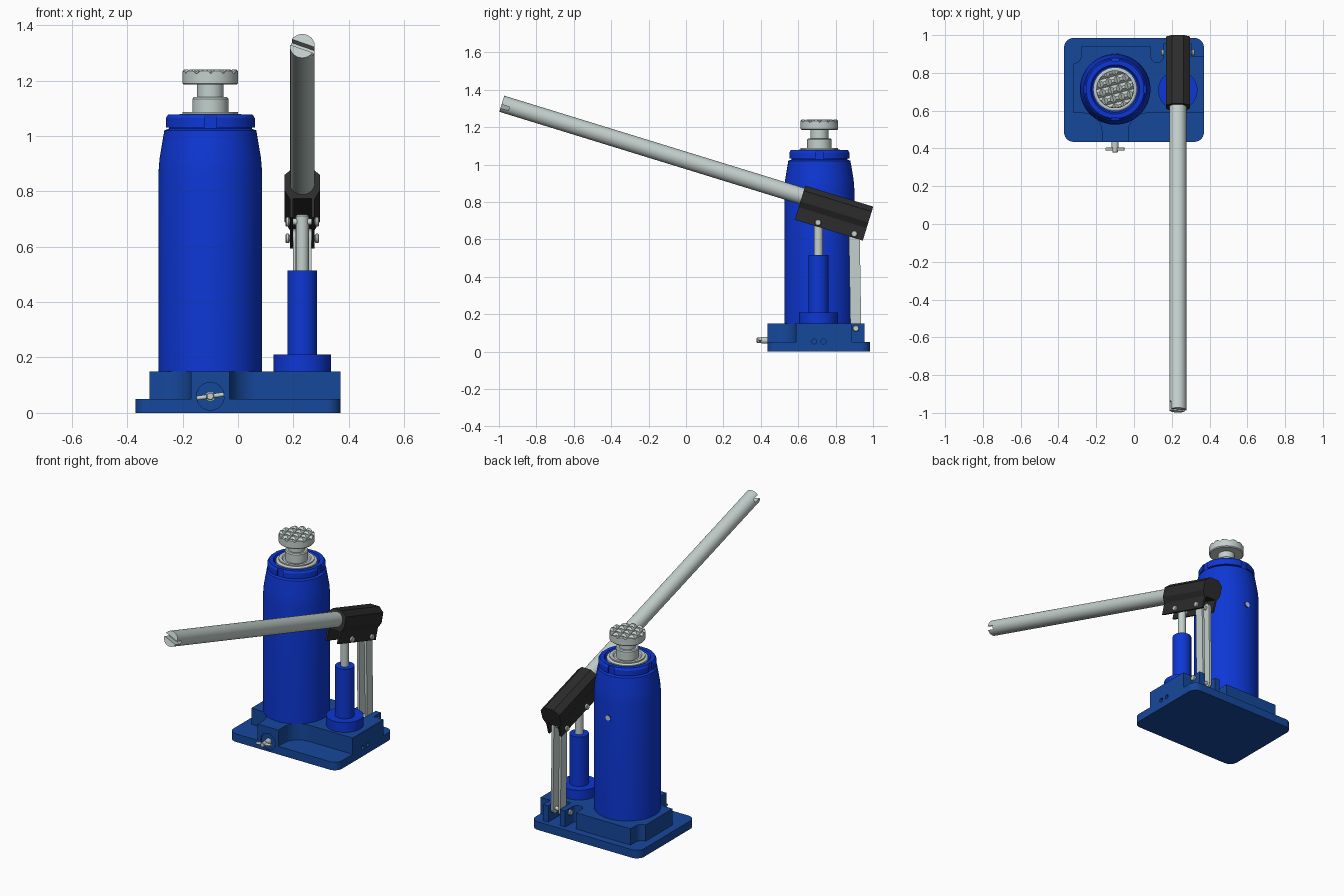
import bpy, bmesh, math
from mathutils import Matrix, Vector

if "Cube" in bpy.data.objects:
    bpy.data.objects.remove(bpy.data.objects["Cube"])


def material(name, rgb):
    m = bpy.data.materials.new(name)
    m.diffuse_color = (*rgb, 1)
    m.use_nodes = True
    m.node_tree.nodes["Principled BSDF"].inputs["Base Color"].default_value = m.diffuse_color
    return m


BLUE = material("body_blue", (0.004, 0.038, 0.66))
BASE = material("base_blue", (0.008, 0.065, 0.33))
STEEL = material("steel", (0.55, 0.63, 0.61))
BLACK = material("black", (0.025, 0.025, 0.025))


def finish(bm, name, mat, matrix=None):
    if matrix is not None:
        bm.transform(matrix)
    bmesh.ops.recalc_face_normals(bm, faces=bm.faces)
    me = bpy.data.meshes.new(name)
    bm.to_mesh(me)
    bm.free()
    ob = bpy.data.objects.new(name, me)
    bpy.context.collection.objects.link(ob)
    if mat:
        me.materials.append(mat)
    return ob


def lathe(name, profile, mat, matrix, steps=64):
    """Spin (radius, height) points around the local z axis."""
    bm = bmesh.new()
    vs = [bm.verts.new((r, 0, z)) for r, z in profile]
    es = [bm.edges.new(p) for p in zip(vs, vs[1:])]
    bmesh.ops.spin(bm, geom=vs + es, cent=(0, 0, 0), axis=(0, 0, 1),
                   angle=2 * math.pi, steps=steps, use_merge=True)
    bmesh.ops.remove_doubles(bm, verts=bm.verts, dist=1e-5)
    return finish(bm, name, mat, matrix)


def at(x, y, z=0):
    return Matrix.Translation((x, y, z))


def rod(name, a, b, r, mat, steps=32, bevel=0.0):
    a, b = Vector(a), Vector(b)
    h = (b - a).length
    m = Matrix.Translation(a) @ (b - a).to_track_quat('Z', 'Y').to_matrix().to_4x4()
    prof = [(0, 0), (r - bevel, 0), (r, bevel), (r, h - bevel), (r - bevel, h), (0, h)]
    return lathe(name, prof, mat, m, steps)


def prism(name, pts, lo, hi, mat, matrix=None):
    """Extrude a 2D outline between two heights along local z."""
    bm = bmesh.new()
    f = bm.faces.new([bm.verts.new((x, y, lo)) for x, y in pts])
    ext = bmesh.ops.extrude_face_region(bm, geom=[f])
    bmesh.ops.translate(bm, vec=(0, 0, hi - lo),
                        verts=[v for v in ext['geom'] if isinstance(v, bmesh.types.BMVert)])
    return finish(bm, name, mat, matrix)


def arc(cx, cy, r, a0, a1, n=10):
    return [(cx + r * math.cos(math.radians(a0 + (a1 - a0) * i / n)),
             cy + r * math.sin(math.radians(a0 + (a1 - a0) * i / n))) for i in range(n + 1)]


def boxes(name, size, matrices):
    bm = bmesh.new()
    for m in matrices:
        bmesh.ops.create_cube(bm, size=1, matrix=m @ Matrix.Diagonal((*size, 1)))
    return finish(bm, name, None)


def cut(targets, cutter):
    cutter.hide_render = True
    for ob in targets:
        mod = ob.modifiers.new("cut", 'BOOLEAN')
        mod.operation, mod.solver, mod.object = 'DIFFERENCE', 'EXACT', cutter
        bpy.context.view_layer.objects.active = ob
        bpy.ops.object.modifier_apply(modifier=mod.name)
    bpy.data.objects.remove(cutter)


# base plate with rounded corners
R = 0.05
plate_pts = (arc(0.32, 0.935, R, 0, 90) + arc(-0.32, 0.935, R, 90, 180)
             + arc(-0.32, 0.485, R, 180, 270) + arc(0.32, 0.485, R, 270, 360))
plate = prism("base_plate", plate_pts, 0, 0.05, BASE)

# raised block: valve boss, scooped corners, pump shelf and rear link lugs
block_pts = ([(-0.17, 0.435), (-0.03, 0.435)] + arc(0.07, 0.487, 0.1, 180, 90)
             + [(0.37, 0.587), (0.37, 0.887), (0.305, 0.887), (0.305, 0.955), (0.27, 0.955),
                (0.27, 0.85), (0.19, 0.85), (0.19, 0.955), (0.155, 0.955)]
             + arc(0.1225, 0.887, 0.0325, 0, -180)
             + [(0.09, 0.94), (-0.28, 0.94)] + arc(-0.32, 0.89, 0.04, 0, -90)
             + [(-0.32, 0.587)] + arc(-0.27, 0.487, 0.1, 90, 0))
block = prism("base_block", block_pts, 0.05, 0.15, BASE)
cut([plate, block], rod("valve_recess", (-0.1, 0.40, 0.06), (-0.1, 0.443, 0.06), 0.05, None))
for y in (0.685, 0.735):
    cut([plate, block], rod("side_hole", (0.35, y, 0.054), (0.40, y, 0.054), 0.013, None))

# release valve and its cross pin
rod("release_valve_stem", (-0.1, 0.46, 0.06), (-0.1, 0.405, 0.06), 0.018, STEEL)
rod("release_valve_tip", (-0.1, 0.41, 0.06), (-0.1, 0.378, 0.06), 0.014, STEEL, bevel=0.003)
rod("release_valve_pin", (-0.149, 0.396, 0.053), (-0.051, 0.396, 0.067), 0.008, STEEL, 16)

# main cylinder
C = at(-0.1, 0.713)
lathe("main_cylinder", [(0, 0.15), (0.187, 0.15), (0.187, 0.87), (0.183, 0.92), (0.166, 1.02),
                        (0.150, 1.026), (0.150, 1.035), (0, 1.035)], BLUE, C)
rod("filler_plug_seat", (-0.1, 0.88, 0.77), (-0.1, 0.902, 0.77), 0.02, BLUE)
rod("filler_plug", (-0.1, 0.88, 0.77), (-0.1, 0.904, 0.77), 0.015, STEEL)

# slotted cap nut
cap = lathe("cap_nut", [(0, 1.031), (0.162, 1.031), (0.162, 1.064), (0.154, 1.077), (0.130, 1.077),
                        (0.122, 1.062), (0, 1.062)], BLUE, C)
cut([cap], boxes("cap_slots", (0.03, 0.04, 0.12),
                 [C @ Matrix.Rotation(i * math.pi / 2, 4, 'Z') @ at(0.166, 0, 1.055)
                  for i in range(4)]))

# ram, extension screw and gripping saddle
lathe("ram", [(0, 1.055), (0.116, 1.055), (0.116, 1.075), (0.108, 1.080), (0.1, 1.080),
              (0.1, 1.087), (0.082, 1.087), (0.076, 1.081), (0.065, 1.081), (0.065, 1.134),
              (0.06, 1.14), (0, 1.14)], STEEL, C)
lathe("extension_screw", [(0, 1.13), (0.048, 1.13), (0.048, 1.19), (0, 1.19)], STEEL, C)
saddle = lathe("saddle", [(0, 1.185), (0.095, 1.185), (0.1, 1.19), (0.1, 1.234), (0.095, 1.24),
                          (0, 1.24)], STEEL, C)
for turn in (15, 105):
    grooves = [C @ Matrix.Rotation(math.radians(turn), 4, 'Z') @ at(0, (i - 1.5) * 0.046, 1.243)
               @ Matrix.Rotation(math.pi / 4, 4, 'X') for i in range(4)]
    cut([saddle], boxes("saddle_grooves", (0.3, 0.026, 0.026), grooves))

# pump cylinder with bolted flange, and plunger
PX, PY = 0.232, 0.708
pump = lathe("pump_cylinder", [(0, 0.15), (0.104, 0.15), (0.104, 0.21), (0.054, 0.21),
                               (0.054, 0.515), (0, 0.515)], BLUE, at(PX, PY))
for i in range(8):
    a = math.radians(45 * i + 22.5)
    x, y = PX + 0.08 * math.cos(a), PY + 0.08 * math.sin(a)
    cut([pump], rod("bolt_hole", (x, y, 0.198), (x, y, 0.23), 0.011, None, 16))
rod("pump_plunger", (PX, PY, 0.50), (PX, PY, 0.716), 0.0235, STEEL, bevel=0.006)

# handle frame: local y runs down along the bar, local z is across it
TILT = math.radians(-17.1)
H = at(PX, -0.985, 1.325) @ Matrix.Rotation(TILT, 4, 'X')
handle = rod("handle_bar", H @ Vector((0, 0, 0)), H @ Vector((0, 1.95, 0)), 0.045, STEEL, 48)
cut([handle], boxes("handle_slot", (0.2, 0.09, 0.022),
                    [H @ Matrix.Rotation(math.radians(20), 4, 'Y')]))

# handle socket: faceted sleeve with two skirts
half = [(0.03, 0.058), (0.0635, 0.03), (0.0635, -0.03), (0.045, -0.062), (0.045, -0.132),
        (0.034, -0.132), (0.034, -0.06)]
socket_pts = half + [(-x, z) for x, z in reversed(half)]
S = H @ Matrix.Rotation(math.pi / 2, 4, 'X')
prism("handle_socket", socket_pts, -2.06, -1.68, BLACK, S)

# twin links from the rear lugs up to the socket
Y0, Z0, Y1, Z1, W = 0.908, 0.124, 0.900, 0.63, 0.029
link_pts = arc(Y0, Z0, W, 180, 360) + arc(Y1, Z1, W, 0, 180)
to_yz = Matrix(((0, 0, 1, 0), (1, 0, 0, 0), (0, 1, 0, 0), (0, 0, 0, 1)))
for side, s in (("left", -1), ("right", 1)):
    prism(side + "_link", link_pts, PX + s * 0.018, PX + s * 0.033, STEEL, to_yz)

# pivot pins with heads
for name, y, z, w in (("plunger_pin", 0.706, 0.69, 0.05), ("link_top_pin", Y1, Z1, 0.05),
                      ("link_bottom_pin", Y0, Z0, 0.078)):
    rod(name, (PX - w, y, z), (PX + w, y, z), 0.012, STEEL, 24)
    for s in (-1, 1):
        rod(name + "_head", (PX + s * (w - 0.004), y, z), (PX + s * (w + 0.01), y, z),
            0.017, STEEL, 24, 0.003)

# smooth round surfaces while keeping hard edges
bpy.ops.object.select_all(action='SELECT')
bpy.context.view_layer.objects.active = handle
bpy.ops.object.shade_smooth_by_angle(angle=math.radians(30))
